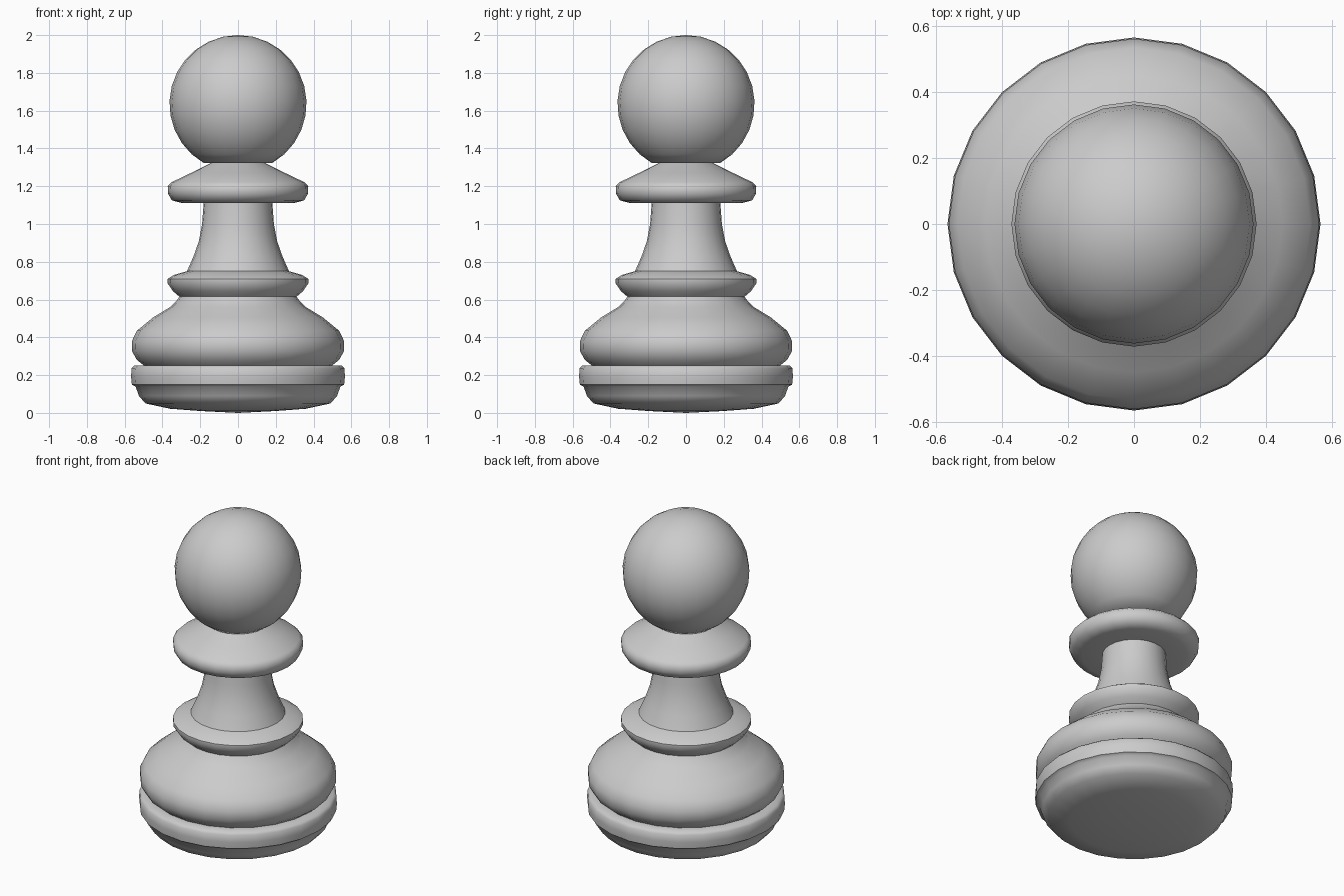
import bpy, bmesh, math

if "Cube" in bpy.data.objects:
    bpy.data.objects.remove(bpy.data.objects["Cube"])

SIDES = 24

grey = bpy.data.materials.new("light_grey")
grey.diffuse_color = (0.6, 0.6, 0.6, 1)
grey.use_nodes = True
grey.node_tree.nodes["Principled BSDF"].inputs["Base Color"].default_value = grey.diffuse_color


def lathe(name, profile, angle=50):
    """Spin a (radius, height) profile round z; radius 0 closes to a point."""
    bm = bmesh.new()
    rings = []
    for r, z in profile:
        if r == 0:
            rings.append([bm.verts.new((0, 0, z))] * SIDES)
        else:
            rings.append([bm.verts.new((r * math.cos(math.tau * i / SIDES),
                                        r * math.sin(math.tau * i / SIDES), z))
                          for i in range(SIDES)])
    for low, high in zip(rings, rings[1:]):
        for i in range(SIDES):
            j = (i + 1) % SIDES
            quad = [low[i], low[j], high[j], high[i]]
            bm.faces.new(list(dict.fromkeys(quad)))
    mesh = bpy.data.meshes.new(name)
    bm.to_mesh(mesh)
    bm.free()
    mesh.materials.append(grey)
    obj = bpy.data.objects.new(name, mesh)
    bpy.context.collection.objects.link(obj)
    bpy.ops.object.select_all(action='DESELECT')
    obj.select_set(True)
    bpy.context.view_layer.objects.active = obj
    bpy.ops.object.shade_smooth_by_angle(angle=math.radians(angle))
    return obj


# Foot disc with a slightly domed underside and a rim band
lathe("foot", [(0, 0), (0.2, 0.01), (0.36, 0.022), (0.49, 0.05), (0.525, 0.09),
               (0.542, 0.14), (0.562, 0.15), (0.566, 0.19), (0.564, 0.235),
               (0.55, 0.25), (0.5, 0.252)])

# Rounded bulge above the groove
lathe("body_bulge", [(0.5, 0.252), (0.535, 0.28), (0.56, 0.325), (0.562, 0.38),
                     (0.535, 0.435), (0.45, 0.505), (0.36, 0.56), (0.325, 0.595),
                     (0.31, 0.615)])

# Lower ring
lathe("lower_ring", [(0.31, 0.615), (0.345, 0.645), (0.372, 0.685), (0.372, 0.71),
                     (0.34, 0.73), (0.27, 0.75)])

# Tapering stem
lathe("stem", [(0.27, 0.75), (0.235, 0.83), (0.207, 0.91), (0.19, 1.0),
               (0.182, 1.11)])

# Upper collar
lathe("collar", [(0.182, 1.11), (0.3, 1.112), (0.35, 1.125), (0.37, 1.16),
                 (0.372, 1.2), (0.35, 1.222), (0.25, 1.27), (0.14, 1.325)])

# Ball head, open where it meets the collar
R, C = 0.363, 1.637
start, steps = math.radians(-60), 12
head = [(0.14, 1.325)]
for k in range(steps):
    a = start + (math.pi / 2 - start) * k / steps
    head.append((R * math.cos(a), C + R * math.sin(a)))
head.append((0, 2.0))
lathe("ball_head", head)
